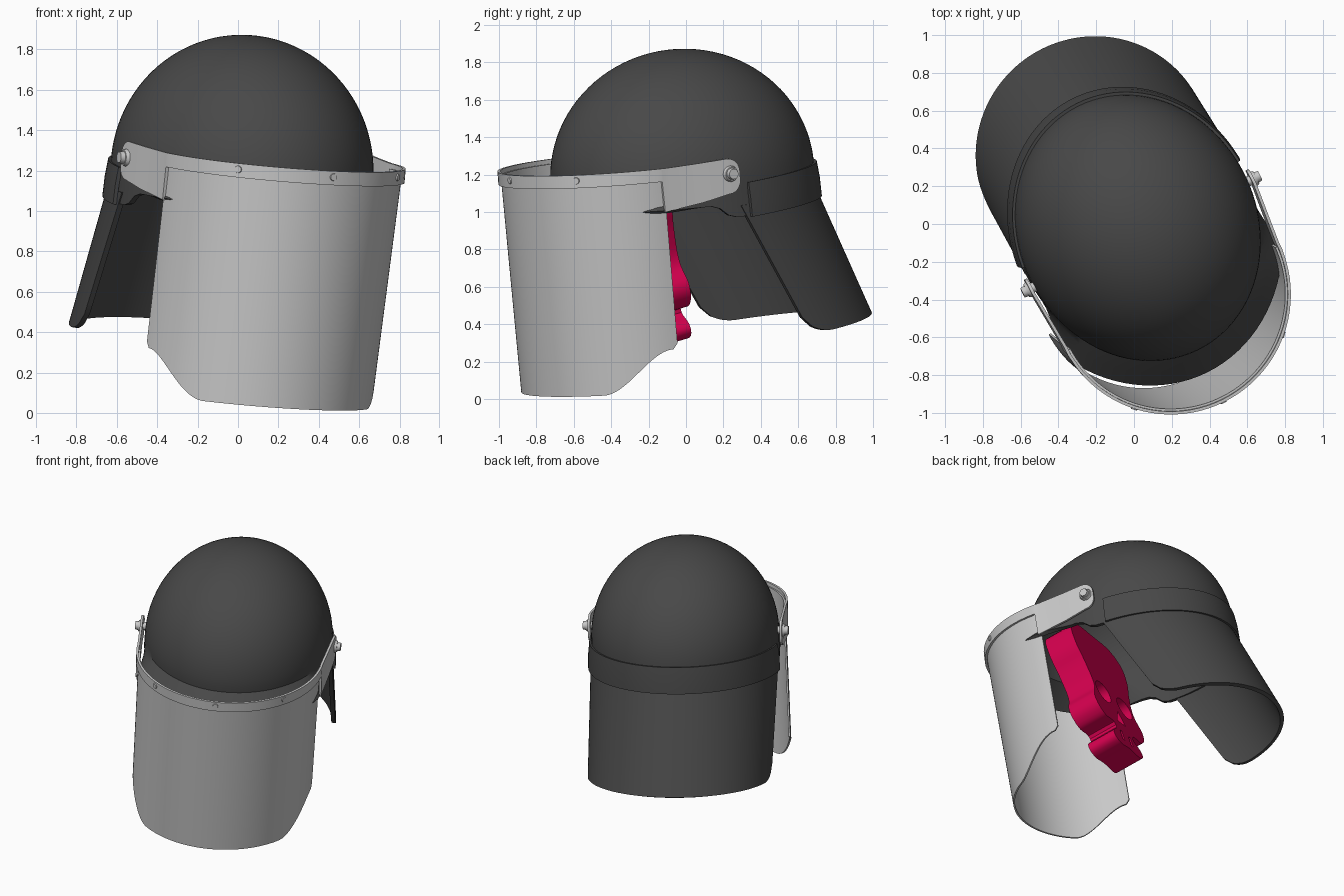
import bpy, bmesh, math
from math import sin, cos, radians, pi
from mathutils import Matrix, Vector

old = bpy.data.objects.get("Cube")
if old:
    bpy.data.objects.remove(old)


def material(name, rgb):
    m = bpy.data.materials.new(name)
    m.use_nodes = True
    m.diffuse_color = (*rgb, 1)
    m.node_tree.nodes["Principled BSDF"].inputs["Base Color"].default_value = (*rgb, 1)
    return m


DARK = material("charcoal", (0.065, 0.065, 0.065))
GREY = material("light grey", (0.58, 0.58, 0.58))
RED = material("crimson", (0.65, 0.0, 0.075))

# Helmet frame: turned to its left and leaning a little forward and sideways
FRAME = (Matrix.Translation((0.02, -0.02, 1.2)) @ Matrix.Rotation(radians(26), 4, 'Z')
         @ Matrix.Rotation(radians(6), 4, 'X') @ Matrix.Rotation(radians(2.6), 4, 'Y'))
A, B, C = 0.618, 0.708, 0.657   # half width, half length, height of the dome


def smooth(t):
    t = max(0.0, min(1.0, t))
    return t * t * (3 - 2 * t)


def finish(obj, mat, matrix=FRAME):
    """Bake modifiers or curves to a mesh, then place, colour and shade it."""
    bpy.context.view_layer.update()
    ev = obj.evaluated_get(bpy.context.evaluated_depsgraph_get())
    mesh = bpy.data.meshes.new_from_object(ev)
    name = obj.name
    bpy.data.objects.remove(obj)
    mesh.transform(matrix)
    mesh.materials.clear()
    mesh.materials.append(mat)
    new = bpy.data.objects.new(name, mesh)
    bpy.context.collection.objects.link(new)
    bpy.ops.object.select_all(action='DESELECT')
    new.select_set(True)
    bpy.context.view_layer.objects.active = new
    bpy.ops.object.shade_smooth_by_angle(angle=radians(35))


def mesh_object(name, bm):
    mesh = bpy.data.meshes.new(name)
    bm.to_mesh(mesh)
    bm.free()
    obj = bpy.data.objects.new(name, mesh)
    bpy.context.collection.objects.link(obj)
    return obj


def sheet(name, rows, mat, thick, closed=False):
    """Skin rows of points and give the skin a thickness."""
    bm = bmesh.new()
    grid = [[bm.verts.new(p) for p in row] for row in rows]
    for r0, r1 in zip(grid, grid[1:]):
        n = len(r0)
        for i in range(n if closed else n - 1):
            k = (i + 1) % n
            bm.faces.new((r0[i], r0[k], r1[k], r1[i]))
    bmesh.ops.remove_doubles(bm, verts=bm.verts, dist=0.0005)
    bmesh.ops.recalc_face_normals(bm, faces=bm.faces)
    obj = mesh_object(name, bm)
    mod = obj.modifiers.new("thickness", 'SOLIDIFY')
    mod.thickness = thick
    mod.offset = 0
    finish(obj, mat)


def pin(name, loc, direction, radius, depth, mat):
    """A short cylinder whose axis follows the direction."""
    bm = bmesh.new()
    turn = Vector(direction).to_track_quat('Z', 'Y').to_matrix().to_4x4()
    bmesh.ops.create_cone(bm, cap_ends=True, segments=20, radius1=radius, radius2=radius * 0.85,
                          depth=depth, matrix=Matrix.Translation(loc) @ turn)
    finish(mesh_object(name, bm), mat)


# Helmet shell: half ellipsoid, short skirt, and a flared peak at the front
N = 96
angles = [2 * pi * i / N for i in range(N)]
rows = []
for j in range(25):
    p = pi / 2 * j / 24
    rows.append([(A * sin(p) * sin(a), -B * sin(p) * cos(a), C * cos(p)) for a in angles])
for v in (0.25, 0.5, 0.75, 1):
    row = []
    for a in angles:
        s = 1 + 0.21 * smooth((cos(a) - 0.2) / 0.45) * v
        drop = 0.2 - 0.07 * smooth((cos(a) - 0.02) / 0.16)
        row.append((A * s * sin(a), -B * s * cos(a), -drop * v))
    rows.append(row)
sheet("helmet_shell", rows, DARK, 0.03, closed=True)

# Rear band wrapped round the back of the shell
arc = [radians(96 + 168 * i / 48) for i in range(49)]
rows = []
for s, z in ((1.03, -0.025), (1.045, -0.11), (1.05, -0.21)):
    rows.append([(A * s * sin(a), -B * s * cos(a), z - 0.04 * cos(a)) for a in arc])
sheet("rear_band", rows, DARK, 0.02)

# Neck guard: sweeps backward and down, with rounded lower corners
arc = [radians(92 + 176 * i / 64) for i in range(65)]
rows = []
for j in range(13):
    row = []
    for i, a in enumerate(arc):
        edge = min(i, 64 - i) / 5
        cut = 0.13 * (1 - math.sqrt(1 - (1 - edge) ** 2)) if edge < 1 else 0
        t = j / 12 * (1 - cut)
        x = (A + 0.007) * (1 - t) + 0.612 * t
        y = (B + 0.005) * (1 - t) + 0.61 * t
        drop = 0.69 + 0.045 * (1 + cos(a))
        row.append((x * sin(a), -y * cos(a) + 0.37 * t, -0.14 - drop * t))
    rows.append(row)
sheet("neck_guard", rows, DARK, 0.028)

# Face shield: half cylinder drawn in toward the bottom, lower corners lifted
R, F = 0.612, 0.39
M = 72
rows = [[], [], []]
for i in range(M + 1):
    d = -88 + 176 * i / M
    a = radians(d)
    z = -1.09 + 0.22 * smooth((abs(d) - 48) / 37)
    if abs(d) > 86:
        z += 0.03
    for row, h in zip(rows, (0.08, -0.5, z)):
        t = (0.08 - h) / 1.17
        r = R - 0.01 * t
        row.append((r * sin(a) - 0.03 * t, -F - r * cos(a) + 0.03 * t, h))
sheet("face_shield", rows, GREY, 0.012)

# Shield frame: deep side arms joined by a thin rim across the front
RIM = R + 0.014
half = []
for k in range(7):            # rounded arm end
    q = pi / 2 * k / 6
    r = 0.07
    half.append((0.655, 0.02 - r * (1 - cos(q)), 0.12 - r * (1 - sin(q)),
                 -0.07 + r * (1 - sin(q))))
half.reverse()
half.sort(key=lambda p: -p[1])
half += [(0.642, -0.2, 0.112, -0.1), (RIM, -F, 0.105, -0.125), (RIM, -F - 0.035, 0.105, -0.13),
         (RIM, -F - 0.04, 0.105, 0.035)]
for d in range(84, -1, -4):
    a = radians(d)
    half.append((RIM * sin(a), -F - RIM * cos(a), 0.105, 0.035))
path = half + [(-x, y, t, b) for x, y, t, b in reversed(half[:-1])]
sheet("shield_frame", [[(x, y, t) for x, y, t, b in path], [(x, y, b) for x, y, t, b in path]],
      GREY, 0.016)

# Rivets along the rim
for i, d in enumerate((-44, 0, 44)):
    a = radians(d)
    n = Vector((sin(a), -cos(a), 0))
    pin(f"rim_rivet_{i + 1}", n * (RIM + 0.008) + Vector((0, -F, 0.075)), n, 0.02, 0.012, GREY)

# Pivot bolts, one on each side
for side, s in (("left", 1), ("right", -1)):
    axis = (s, 0, 0)
    pin(side + "_pivot_spacer", (s * 0.63, -0.035, 0.038), axis, 0.03, 0.06, GREY)
    pin(side + "_pivot_washer", (s * 0.67, -0.035, 0.038), axis, 0.044, 0.018, GREY)
    pin(side + "_pivot_bolt", (s * 0.688, -0.035, 0.038), axis, 0.032, 0.028, GREY)

# Skull-shaped face plate: one filled outline with eye, nose and tooth openings
curve = bpy.data.curves.new("face_plate", 'CURVE')
curve.dimensions = '2D'
curve.fill_mode = 'BOTH'
curve.extrude = 0.105
curve.resolution_u = 6


def loop(points, handle='AUTO'):
    sp = curve.splines.new('BEZIER')
    sp.bezier_points.add(len(points) - 1)
    sp.use_cyclic_u = True
    for bp, (x, y) in zip(sp.bezier_points, points):
        bp.co = (x, y, 0)
        bp.handle_left_type = bp.handle_right_type = handle


side = [(0.17, -0.49), (0.2, -0.44), (0.12, -0.34), (0.27, -0.31), (0.34, -0.21),
        (0.28, -0.07), (0.31, 0.1), (0.37, 0.28), (0.34, 0.41)]
loop([(0, -0.49)] + side + [(0, 0.48)] + [(-x, y) for x, y in reversed(side)])
for s in (1, -1):
    loop([(s * 0.15 + 0.1 * cos(q), -0.07 + 0.08 * sin(q)) for q in (0, pi / 2, pi, 3 * pi / 2)])
    loop([(s * 0.06 + x, y) for x, y in ((-0.012, -0.44), (0.012, -0.44), (0.012, -0.36),
                                         (-0.012, -0.36))], 'VECTOR')
loop([(-0.055, -0.27), (0.055, -0.27), (0, -0.16)], 'VECTOR')
plate = bpy.data.objects.new("face_plate", curve)
bpy.context.collection.objects.link(plate)
finish(plate, RED, FRAME @ Matrix.Translation((0, -0.285, -0.385)) @ Matrix.Rotation(radians(-5), 4, 'Z')
       @ Matrix.Rotation(radians(100), 4, 'X'))
